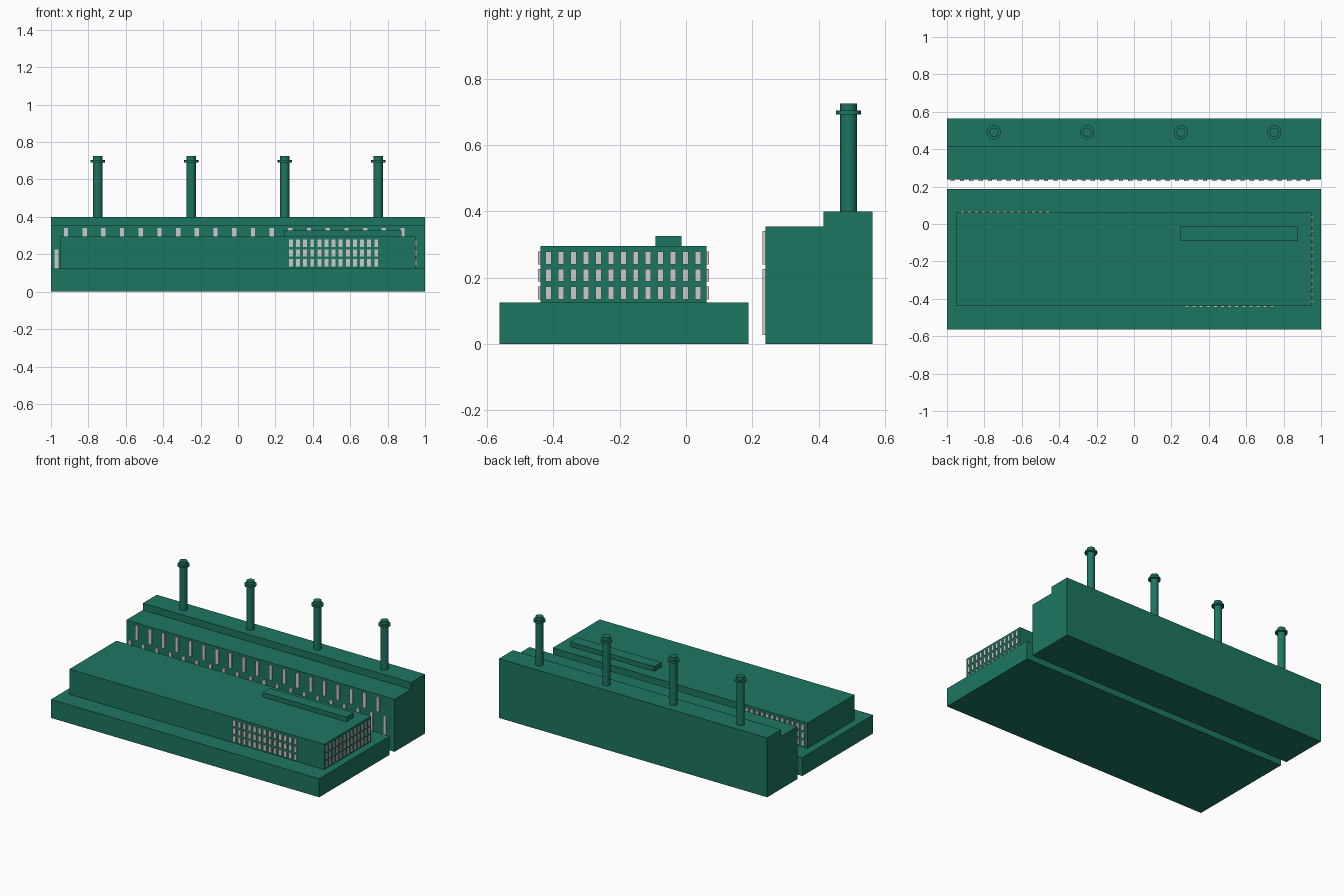
import bpy, bmesh
from mathutils import Matrix, Vector

if "Cube" in bpy.data.objects:
    bpy.data.objects.remove(bpy.data.objects["Cube"])

green = bpy.data.materials.new("green_walls")
green.diffuse_color = (0.012, 0.18, 0.12, 1)
green.use_nodes = True
green.node_tree.nodes["Principled BSDF"].inputs["Base Color"].default_value = green.diffuse_color


def finish(name, bm, mat=None):
    bmesh.ops.recalc_face_normals(bm, faces=bm.faces)
    me = bpy.data.meshes.new(name)
    bm.to_mesh(me)
    bm.free()
    if mat:
        me.materials.append(mat)
    ob = bpy.data.objects.new(name, me)
    bpy.context.collection.objects.link(ob)
    return ob


def add_box(bm, lo, hi):
    lo, hi = Vector(lo), Vector(hi)
    m = Matrix.Translation((lo + hi) / 2) @ Matrix.Diagonal((*(hi - lo), 1))
    bmesh.ops.create_cube(bm, size=1, matrix=m)


def box(name, lo, hi):
    bm = bmesh.new()
    add_box(bm, lo, hi)
    return finish(name, bm, green)


def windows(name, axis, wall, start, step, count, rows, width, depth=0.008):
    """Grid of window blocks set into a wall; axis 0 runs along x, 1 along y."""
    bm = bmesh.new()
    for z0, z1 in rows:
        for i in range(count):
            c = start + i * step
            a, b = (c - width / 2, wall - depth), (c + width / 2, wall + depth)
            if axis == 1:
                a, b = a[::-1], b[::-1]
            add_box(bm, (*a, z0), (*b, z1))
    return finish(name, bm)


# Front building: base, upper storey block and roof unit
box("front_base", (-1, -0.563, 0), (1, 0.188, 0.125))
box("front_upper_block", (-0.95, -0.438, 0.125), (0.95, 0.062, 0.295))
box("roof_unit", (0.247, -0.092, 0.295), (0.873, -0.014, 0.326))

# Office windows on front, back and right walls
rows = [(0.135, 0.174), (0.188, 0.226), (0.24, 0.279)]
windows("front_windows", 0, -0.438, 0.283, 0.038, 13, rows, 0.021)
windows("back_windows", 0, 0.062, -0.918, 0.038, 13, rows, 0.021)
windows("side_windows", 1, 0.95, -0.414, 0.0375, 13, rows, 0.018, 0.006)

# Boiler hall with stepped roof, extruded from a profile
bm = bmesh.new()
profile = [(0.239, 0), (0.563, 0), (0.563, 0.4), (0.415, 0.4), (0.415, 0.354), (0.239, 0.354)]
face = bm.faces.new([bm.verts.new((-1, y, z)) for y, z in profile])
ext = bmesh.ops.extrude_face_region(bm, geom=[face])
verts = [v for v in ext["geom"] if isinstance(v, bmesh.types.BMVert)]
bmesh.ops.translate(bm, vec=(2, 0, 0), verts=verts)
finish("boiler_hall", bm, green)

# Two staggered rows of tall hall windows
windows("hall_lower_windows", 0, 0.239, -0.97, 0.1, 20, [(0.027, 0.226)], 0.023)
windows("hall_upper_windows", 0, 0.239, -0.92, 0.1, 19, [(0.24, 0.341)], 0.023)

# Chimneys with a collar near the top
for i, x in enumerate((-0.75, -0.25, 0.25, 0.75)):
    for part, r, z0, z1 in (("chimney", 0.025, 0.39, 0.726), ("chimney_collar", 0.038, 0.692, 0.704)):
        bm = bmesh.new()
        bmesh.ops.create_cone(bm, cap_ends=True, segments=16, radius1=r, radius2=r, depth=z1 - z0,
                              matrix=Matrix.Translation((x, 0.49, (z0 + z1) / 2)))
        finish(f"{part}_{i + 1}", bm, green)
